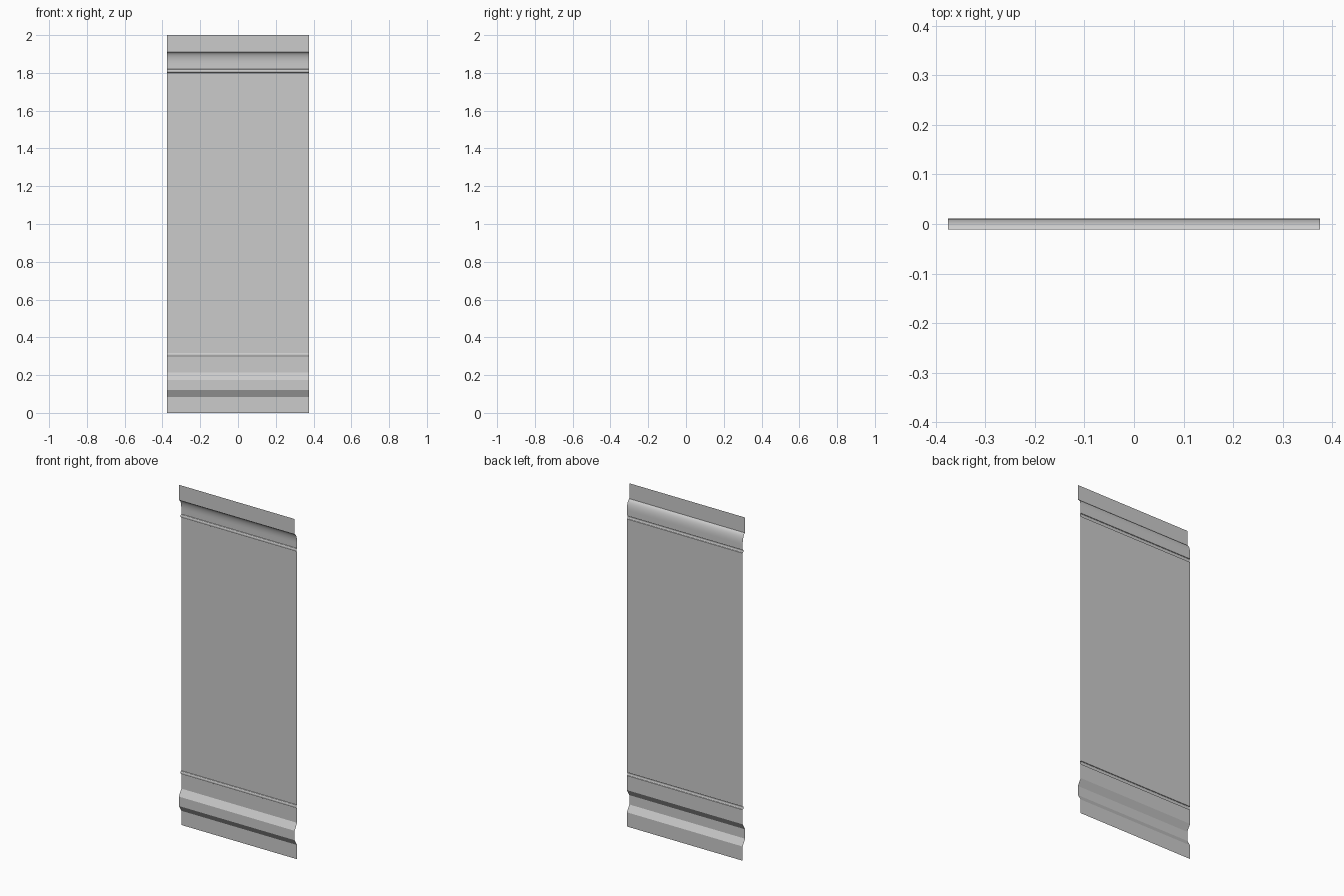
import bpy, bmesh, math

if "Cube" in bpy.data.objects:
    bpy.data.objects.remove(bpy.data.objects["Cube"])

HALF_W = 0.375
BACK, FRONT = 0.0115, -0.0115

# Small half-round bead standing proud of the panel face
def bead(z0, z1, depth=0.007, n=6):
    mid, r = (z0 + z1) / 2, (z1 - z0) / 2
    return [(BACK - depth * math.sin(math.pi * i / n),
             mid - r * math.cos(math.pi * i / n)) for i in range(n + 1)]

# Concave cove that sweeps from the panel face out to the top rail
def cove(z0, z1, n=8):
    return [(BACK + (FRONT - BACK) * (1 - math.cos(math.pi / 2 * i / n)),
             z0 + (z1 - z0) * math.sin(math.pi / 2 * i / n)) for i in range(n + 1)]

# Side profile (y, z) from the floor to the top edge
profile = [(BACK, 0), (BACK, 0.083), (FRONT, 0.12), (FRONT, 0.175), (BACK, 0.213)]
profile += bead(0.298, 0.318) + bead(1.80, 1.82)
profile += cove(1.85, 1.91) + [(FRONT, 2.0)]

# Wall panel: an open sheet swept across x
bm = bmesh.new()
rows = [[bm.verts.new((x, y, z)) for x in (-HALF_W, HALF_W)] for y, z in profile]
for a, b in zip(rows, rows[1:]):
    bm.faces.new((a[0], a[1], b[1], b[0]))
mesh = bpy.data.meshes.new("wall_panel")
bm.to_mesh(mesh)
bm.free()
panel = bpy.data.objects.new("wall_panel", mesh)
bpy.context.collection.objects.link(panel)

# Smooth the curves, keep the moulding edges sharp
bpy.context.view_layer.objects.active = panel
panel.select_set(True)
bpy.ops.object.shade_smooth_by_angle(angle=math.radians(25))
